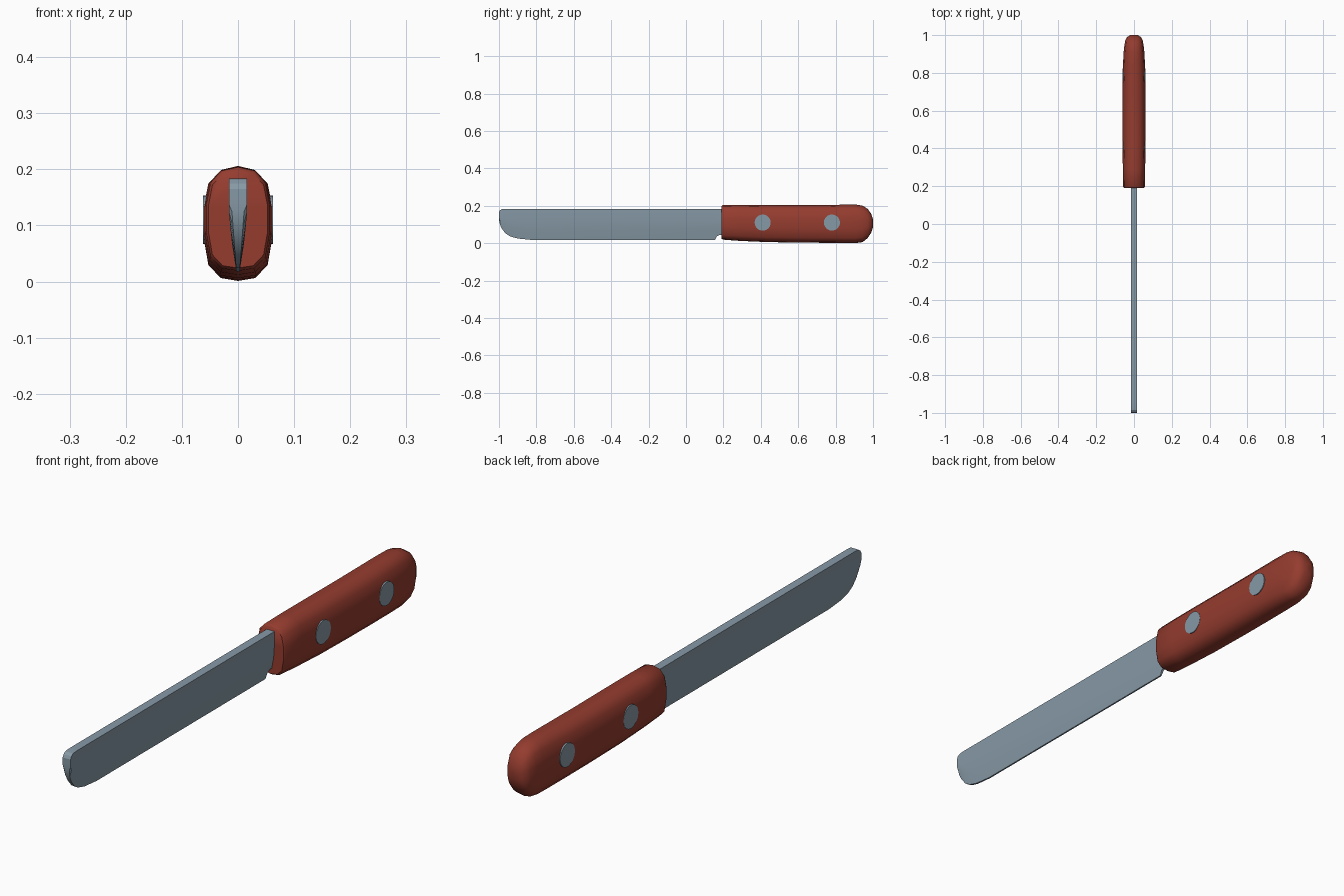
import bpy, bmesh, math

if "Cube" in bpy.data.objects:
    bpy.data.objects.remove(bpy.data.objects["Cube"])


def material(name, color):
    m = bpy.data.materials.new(name)
    m.diffuse_color = (*color, 1)
    m.use_nodes = True
    m.node_tree.nodes["Principled BSDF"].inputs["Base Color"].default_value = m.diffuse_color
    return m


RED = material("red_wood", (0.30, 0.045, 0.028))
STEEL = material("steel", (0.24, 0.32, 0.38))


def finish(bm, name, mat, angle):
    bmesh.ops.recalc_face_normals(bm, faces=bm.faces)
    me = bpy.data.meshes.new(name)
    bm.to_mesh(me)
    bm.free()
    ob = bpy.data.objects.new(name, me)
    bpy.context.collection.objects.link(ob)
    me.materials.append(mat)
    bpy.ops.object.select_all(action='DESELECT')
    ob.select_set(True)
    bpy.context.view_layer.objects.active = ob
    bpy.ops.object.shade_smooth_by_angle(angle=math.radians(angle))
    return ob


def loft(name, rings, mat, angle):
    bm = bmesh.new()
    loops = [[bm.verts.new(p) for p in r] for r in rings]
    n = len(loops[0])
    for a, b in zip(loops, loops[1:]):
        for i in range(n):
            j = (i + 1) % n
            bm.faces.new((a[i], a[j], b[j], b[i]))
    bm.faces.new(loops[0])
    bm.faces.new(loops[-1])
    return finish(bm, name, mat, angle)


# handle: rounded section lofted along y
half = [(0, 1), (.52, .93), (.86, .7), (1, .26), (1, -.24), (.86, -.73), (.52, -.95), (0, -1)]
section = half + [(-x, z) for x, z in half[-2:0:-1]]
# y, half width, bottom z, top z
stations = [
    (.190, .053, .024, .198), (.197, .057, .019, .204), (.29, .059, .012, .205),
    (.43, .0615, .006, .204), (.60, .0615, .003, .203), (.75, .061, .002, .204),
    (.85, .058, .001, .206), (.91, .055, .001, .206), (.945, .051, .006, .200),
    (.972, .046, .028, .183), (.990, .037, .056, .157), (1.0, .020, .085, .128),
]
loft("handle", [[(x * w, y, (b + t) / 2 + z * (t - b) / 2) for x, z in section]
                for y, w, b, t in stations], RED, 50)


# blade: thick spine tapering to the cutting edge, rounded tip, heel notch
def belly(z):
    k = max(0, min(1, (z - .018) / .165))
    return .004 + .012 * min(1, k * 1.6) ** .8


def rim(z):
    return .003 + .012 * max(0, z - .018) / .165


outline = [
    (-1.0, .125, .165), (-.995, .10, .175), (-.985, .078, .182), (-.965, .052, .184),
    (-.94, .036, .184), (-.90, .025, .184), (-.83, .018, .184), (.155, .018, .184),
    (.165, .036, .184), (.18, .045, .184), (.25, .045, .184),
]
rings = []
for y, b, t in outline:
    side = [(.016, t)]
    for f in (.35, .7):
        z = t + (b - t) * f
        side.append((belly(z), z))
    side.append((rim(b), b))
    rings.append([(x, y, z) for x, z in side] + [(-x, y, z) for x, z in side[::-1]])
loft("blade", rings, STEEL, 25)

# rivets through the handle
for i, y in enumerate((.41, .78)):
    ring = [(y + .043 * math.cos(a), .11 + .043 * math.sin(a))
            for a in (k * math.tau / 32 for k in range(32))]
    loft(f"rivet_{i + 1}", [[(x, u, v) for u, v in ring] for x in (-.0622, .0622)], STEEL, 30)
